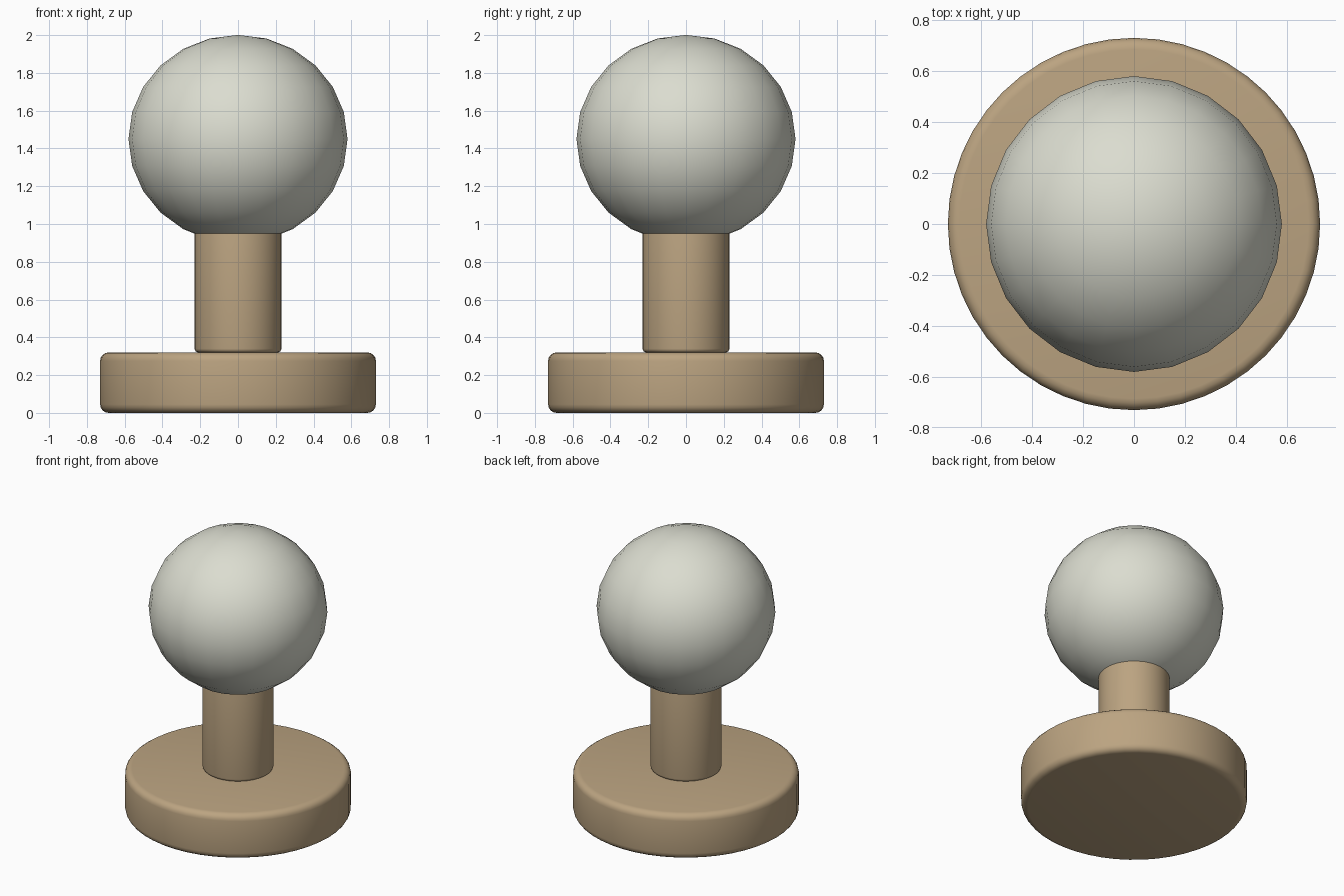
import bpy, bmesh, math

cube = bpy.data.objects.get("Cube")
if cube:
    bpy.data.objects.remove(cube, do_unlink=True)


def material(name, rgb):
    mat = bpy.data.materials.new(name)
    mat.use_nodes = True
    mat.diffuse_color = (*rgb, 1)
    mat.node_tree.nodes["Principled BSDF"].inputs["Base Color"].default_value = (*rgb, 1)
    return mat


def finish(bm, name, mat, z):
    mesh = bpy.data.meshes.new(name)
    bm.to_mesh(mesh)
    bm.free()
    mesh.materials.append(mat)
    obj = bpy.data.objects.new(name, mesh)
    obj.location.z = z
    bpy.context.collection.objects.link(obj)
    bpy.ops.object.select_all(action="DESELECT")
    obj.select_set(True)
    bpy.context.view_layer.objects.active = obj
    bpy.ops.object.shade_smooth_by_angle(angle=math.radians(40))
    return obj


def rounded_cylinder(name, radius, bottom, top, bevel, mat):
    bm = bmesh.new()
    bmesh.ops.create_cone(bm, cap_ends=True, segments=48, radius1=radius,
                          radius2=radius, depth=top - bottom)
    # Round the two rims, where the caps meet the wall
    rims = [e for e in bm.edges if e.calc_face_angle() > 1]
    bmesh.ops.bevel(bm, geom=rims, offset=bevel, offset_type="OFFSET",
                    segments=4, profile=0.5, affect="EDGES")
    return finish(bm, name, mat, (bottom + top) / 2)


wood = material("tan wood", (0.50, 0.37, 0.22))
ivory = material("pale ivory", (0.71, 0.72, 0.63))

# Mounting disc and neck
rounded_cylinder("base_plate", 0.73, 0, 0.32, 0.045, wood)
rounded_cylinder("stem", 0.23, 0.32, 1.05, 0.02, wood)

# Slightly flattened round knob
bm = bmesh.new()
bmesh.ops.create_uvsphere(bm, u_segments=24, v_segments=12, radius=0.58)
bmesh.ops.scale(bm, vec=(1, 1, 0.95), verts=bm.verts)
finish(bm, "knob", ivory, 1.45)
